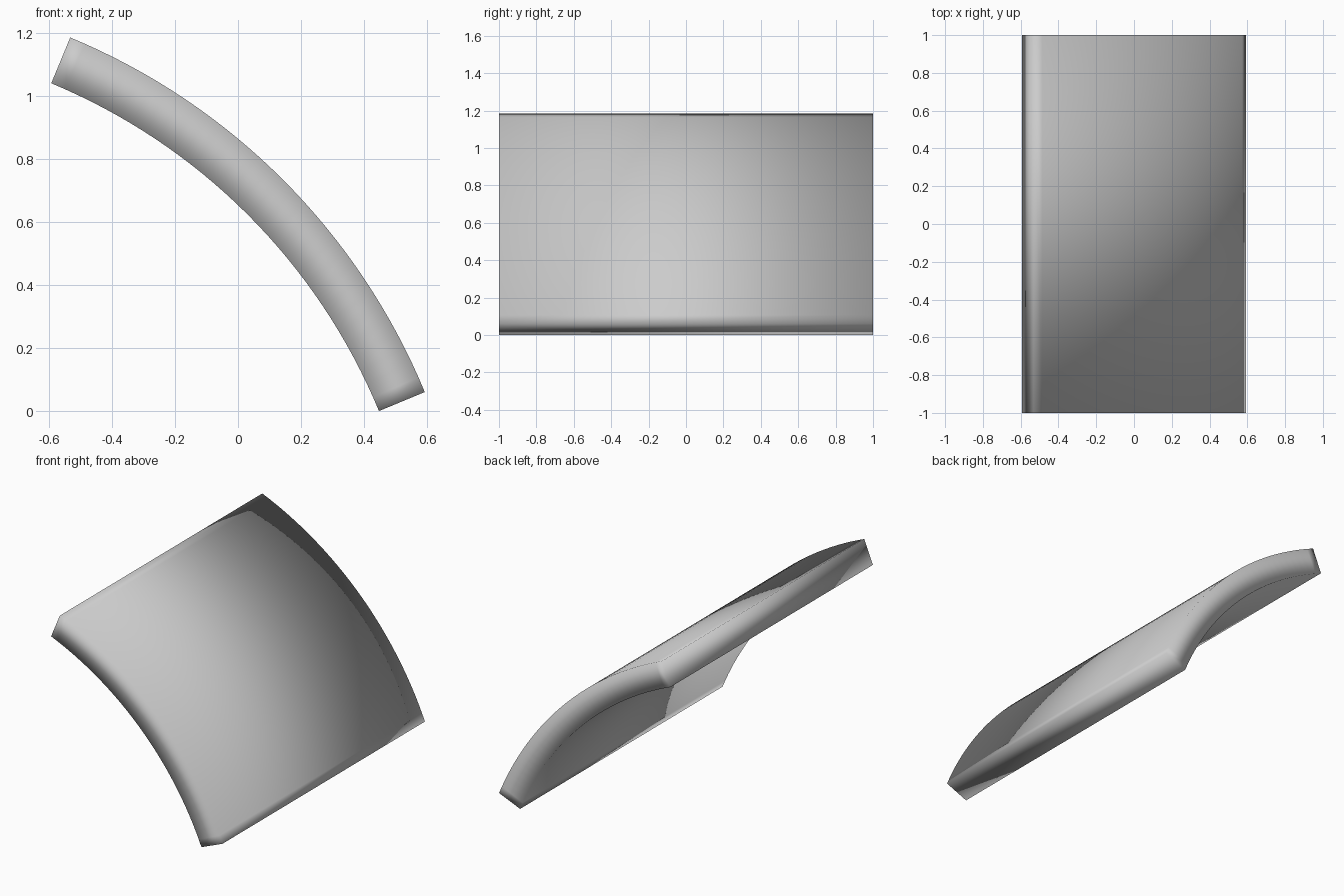
import bpy, bmesh, math

if "Cube" in bpy.data.objects:
    bpy.data.objects.remove(bpy.data.objects["Cube"])

R_OUT, R_IN = 2.079, 1.9216      # arc radii
CX, CZ = -1.328, -0.7354         # arc centre in the xz plane
STEPS = 32

bm = bmesh.new()


def ring(angle):
    """Rectangular cross-section across the full width at one arc angle."""
    c, s = math.cos(angle), math.sin(angle)
    corners = [(R_IN, -1), (R_OUT, -1), (R_OUT, 1), (R_IN, 1)]
    return [bm.verts.new((CX + r * c, y, CZ + r * s)) for r, y in corners]


# Curved panel: sweep the rectangle through 45 degrees
rings = [ring(math.radians(22.5 + 45 * i / STEPS)) for i in range(STEPS + 1)]
for a, b in zip(rings, rings[1:]):
    for k in range(4):
        n = (k + 1) % 4
        bm.faces.new((a[k], a[n], b[n], b[k]))

# End faces
bm.faces.new(rings[0])
bm.faces.new(rings[-1])
bmesh.ops.recalc_face_normals(bm, faces=bm.faces[:])

# Smooth shading all round, including over the edges
for f in bm.faces:
    f.smooth = True

mesh = bpy.data.meshes.new("curved_panel")
bm.to_mesh(mesh)
bm.free()
panel = bpy.data.objects.new("curved_panel", mesh)
bpy.context.collection.objects.link(panel)
